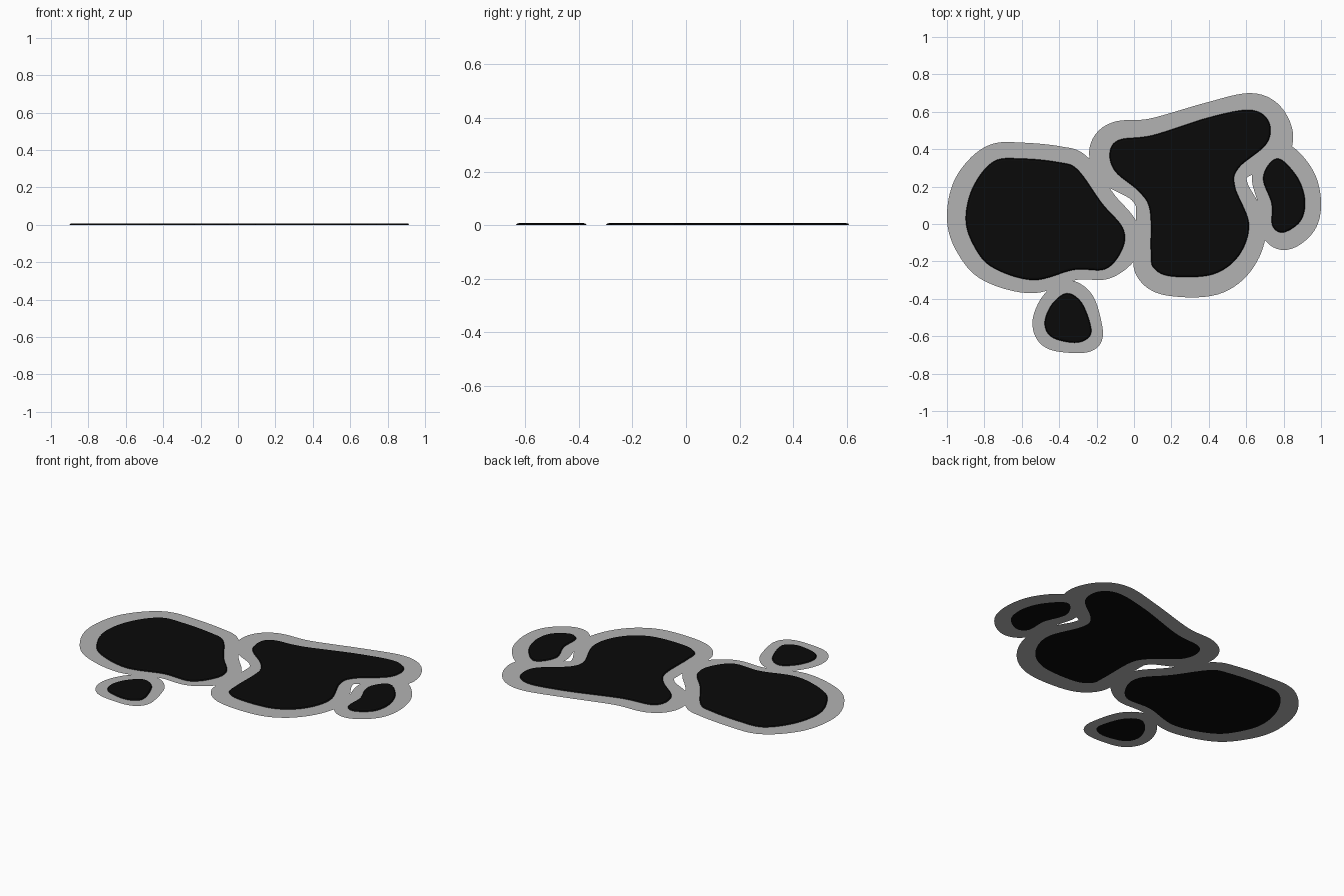
import bpy
from mathutils import Vector
from mathutils.geometry import delaunay_2d_cdt

if "Cube" in bpy.data.objects:
    bpy.data.objects.remove(bpy.data.objects["Cube"])

# Blob outlines, clockwise: x, y, width of the grey halo at that point
LEFT = [(-.9, .03, .1), (-.86, .2, .105), (-.75, .335, .09), (-.6, .35, .085),
        (-.4, .33, .085), (-.3, .29, .085), (-.17, .11, .08), (-.06, -.02, .08),
        (-.06, -.13, .09), (-.15, -.24, .055), (-.32, -.245, .055),
        (-.54, -.3, .07), (-.76, -.23, .085), (-.86, -.11, .095)]
MAIN = [(-.13, .38, .11), (-.08, .45, .1), (.1, .475, .09), (.4, .57, .08),
        (.62, .61, .09), (.72, .55, .1), (.71, .43, .13), (.56, .3, .07),
        (.54, .2, .07), (.615, 0, .09), (.56, -.17, .1), (.42, -.27, .11),
        (.2, -.28, .105), (.105, -.235, .1), (.09, -.15, .09),
        (.085, .07, .075), (.03, .17, .06), (-.1, .28, .09)]
RIGHT = [(.69, .24, .06), (.73, .33, .08), (.79, .343, .09), (.88, .24, .09),
         (.915, .12, .085), (.89, .015, .09), (.8, -.045, .095),
         (.74, -.01, .07), (.735, .11, .07)]
LOWER = [(-.28, -.42, .07), (-.23, -.55, .06), (-.245, -.61, .07),
         (-.32, -.635, .055), (-.44, -.605, .065), (-.478, -.53, .065),
         (-.44, -.43, .065), (-.36, -.37, .07)]
STEPS = 8


def smooth_loop(points):
    """Closed Catmull-Rom loop through the points, returned counter-clockwise."""
    pts = [Vector(p) for p in reversed(points)]
    n, out = len(pts), []
    for i in range(n):
        a, b, c, d = (pts[(i + k) % n] for k in (-1, 0, 1, 2))
        for s in range(STEPS):
            t = s / STEPS
            out.append(.5 * (2 * b + (c - a) * t + (2 * a - 5 * b + 4 * c - d) * t * t
                             + (3 * b - a - 3 * c + d) * t ** 3))
    return out


def offset_loop(loop, amount=None):
    """Push a loop outward by amount, or by its stored halo width."""
    n, out = len(loop), []
    for i, p in enumerate(loop):
        t = loop[(i + 1) % n].xy - loop[i - 1].xy
        normal = Vector((t.y, -t.x)).normalized()
        out.append(p.xy + normal * (p.z if amount is None else amount))
    return out


def material(name, value):
    mat = bpy.data.materials.new(name)
    mat.diffuse_color = (value, value, value, 1)
    mat.use_nodes = True
    mat.node_tree.nodes["Principled BSDF"].inputs["Base Color"].default_value = mat.diffuse_color
    return mat


def add_object(name, verts, faces, mat):
    mesh = bpy.data.meshes.new(name)
    mesh.from_pydata(verts, [], faces)
    mesh.materials.append(mat)
    ob = bpy.data.objects.new(name, mesh)
    bpy.context.collection.objects.link(ob)
    return ob


black = material("black_liquid", 0.003)
grey = material("grey_edge", 0.45)
loops = {"left_puddle": smooth_loop(LEFT), "main_puddle": smooth_loop(MAIN),
         "right_puddle": smooth_loop(RIGHT), "lower_puddle": smooth_loop(LOWER)}

# Raised black puddles with a rounded rim
for name, loop in loops.items():
    n, verts, faces = len(loop), [], []
    rims = [(0, 0), (-.005, .006), (-.014, .008)]
    for inset, z in rims:
        verts += [(p.x, p.y, z) for p in offset_loop(loop, inset)]
    for r in range(len(rims) - 1):
        for i in range(n):
            j = (i + 1) % n
            faces.append((r * n + i, r * n + j, (r + 1) * n + j, (r + 1) * n + i))
    faces.append(tuple(range((len(rims) - 1) * n, len(rims) * n)))
    faces.append(tuple(reversed(range(n))))
    add_object(name, verts, faces, black)

# Flat grey halo: union of the widened outlines minus the puddles
points, regions = [], []
count = len(loops)
for outline in ([offset_loop(l) for l in loops.values()]
                + [offset_loop(l, 0) for l in loops.values()]):
    regions.append(list(range(len(points), len(points) + len(outline))))
    points += outline
verts, _, tris, _, _, origin = delaunay_2d_cdt(points, [], regions, 0, 1e-5)
keep = [f for f, ids in zip(tris, origin) if ids and max(ids) < count]
add_object("grey_halo", [(v.x, v.y, 0) for v in verts], keep, grey)
